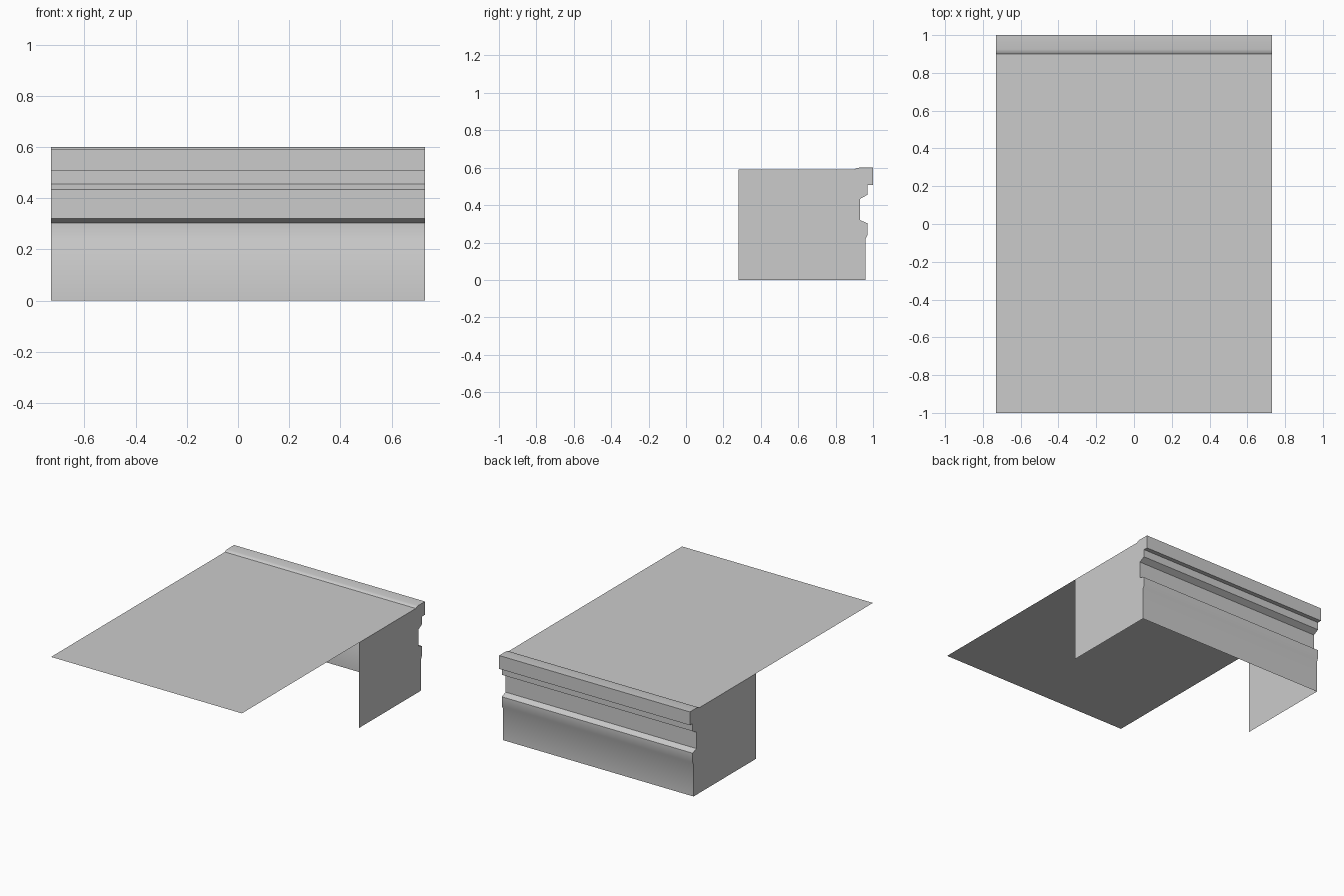
import bpy

if "Cube" in bpy.data.objects:
    bpy.data.objects.remove(bpy.data.objects["Cube"])

HALF_W = 0.73
TOP = 0.59

# Moulding cross-section (y, z), from the top plate over the lip and down to the floor
profile = [
    (0.90, TOP), (0.907, 0.596), (0.925, 0.60), (1.0, 0.60),
    (1.0, 0.508), (0.97, 0.508), (0.97, 0.455), (0.93, 0.433),
    (0.93, 0.32), (0.97, 0.303), (0.97, 0.24), (0.96, 0.22), (0.96, 0.0),
]


def sheet(name, verts, faces, smooth=False):
    mesh = bpy.data.meshes.new(name)
    mesh.from_pydata(verts, [], faces)
    mesh.update()
    obj = bpy.data.objects.new(name, mesh)
    bpy.context.collection.objects.link(obj)
    if smooth:
        bpy.ops.object.select_all(action='DESELECT')
        obj.select_set(True)
        bpy.context.view_layer.objects.active = obj
        bpy.ops.object.shade_smooth_by_angle(angle=0.6)
    return obj


# Flat top plate, open underneath
sheet("top_plate",
      [(-HALF_W, -1, TOP), (HALF_W, -1, TOP), (HALF_W, 0.90, TOP), (-HALF_W, 0.90, TOP)],
      [(0, 1, 2, 3)])

# Moulded back panel: profile swept along x
n = len(profile)
sheet("moulded_back_panel",
      [(x, y, z) for x in (-HALF_W, HALF_W) for y, z in profile],
      [(i, i + n, i + n + 1, i + 1) for i in range(n - 1)],
      smooth=True)

# Side panels closing both ends of the moulding, facing outward
outline = profile + [(0.28, 0.0), (0.28, TOP)]
for side, name in ((-1, "left_side_panel"), (1, "right_side_panel")):
    order = list(range(len(outline)))
    if side > 0:
        order.reverse()
    sheet(name, [(side * HALF_W, y, z) for y, z in outline], [order])
